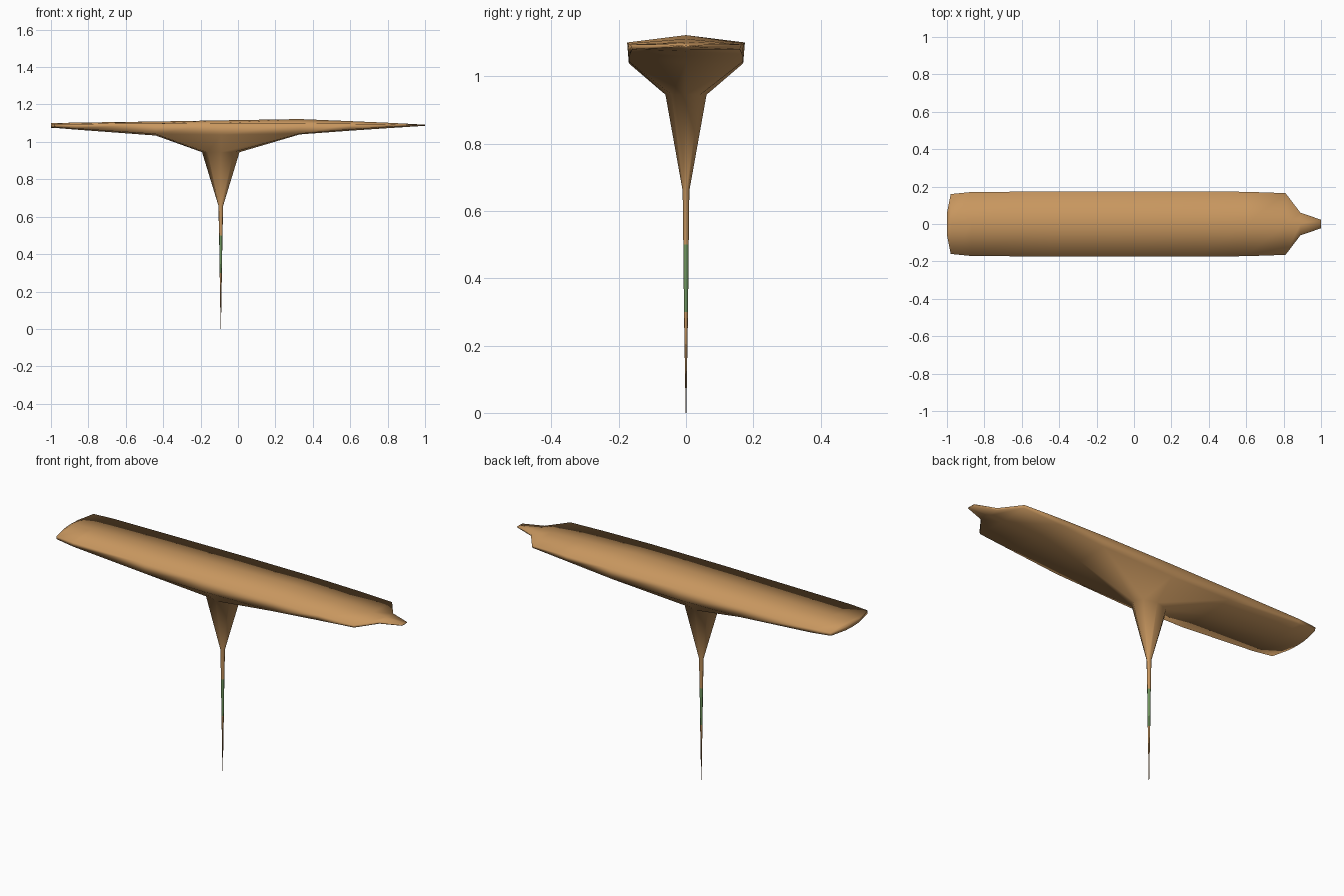
import bpy, bmesh

if "Cube" in bpy.data.objects:
    bpy.data.objects.remove(bpy.data.objects["Cube"])


def material(name, rgb):
    m = bpy.data.materials.new(name)
    m.diffuse_color = (*rgb, 1)
    m.use_nodes = True
    m.node_tree.nodes["Principled BSDF"].inputs["Base Color"].default_value = m.diffuse_color
    return m


tan = material("tan earth", (0.58, 0.31, 0.115))
green = material("moss green", (0.16, 0.30, 0.11))

# Slab stations: x, half width, ridge z, rim top z, rim bottom z, keel z
STATIONS = [
    (-1.00, 0.06, 1.100, 1.097, 1.077, 1.074),
    (-0.98, 0.16, 1.101, 1.096, 1.079, 1.075),
    (-0.87, 0.171, 1.103, 1.096, 1.071, 1.066),
    (-0.44, 0.174, 1.109, 1.098, 1.042, 1.034),
    (-0.09, 0.175, 1.115, 1.100, 1.038, 1.036),
    (0.33, 0.175, 1.122, 1.100, 1.044, 1.040),
    (0.60, 0.172, 1.111, 1.097, 1.066, 1.060),
    (0.81, 0.165, 1.102, 1.094, 1.080, 1.074),
    (0.89, 0.06, 1.098, 1.094, 1.084, 1.079),
    (1.00, 0.023, 1.092, 1.091, 1.088, 1.086),
]
NECK_FROM, NECK_TO = 3, 5   # stations whose underside opens into the neck
AXIS = -0.092               # x of the stalk

bm = bmesh.new()

# Slab: six-sided sections joined along x, leaving a hole for the neck
sections = []
for i, (x, w, ridge, top, bottom, keel) in enumerate(STATIONS):
    pts = [(0, ridge), (w, top), (w * 0.97, bottom),
           (0, keel), (-w * 0.97, bottom), (-w, top)]
    sections.append([None if (k == 3 and NECK_FROM < i < NECK_TO)
                     else bm.verts.new((x, y, z))
                     for k, (y, z) in enumerate(pts)])
for i, (a, b) in enumerate(zip(sections, sections[1:])):
    for k in range(6):
        n = (k + 1) % 6
        if NECK_FROM <= i < NECK_TO and k in (2, 3):
            continue
        bm.faces.new((a[k], a[n], b[n], b[k]))
bm.faces.new(sections[0])
bm.faces.new(sections[-1])

# Neck and stalk: eight-sided rings tapering down from the slab's opening
left, mid, right = sections[NECK_FROM:NECK_TO + 1]
loop = [left[4], left[3], left[2], mid[2], right[2], right[3], right[4], mid[4]]
DIRS = [(-.7, -.7), (-1, 0), (-.7, .7), (0, 1), (.7, .7), (1, 0), (.7, -.7), (0, -1)]
RINGS = [(0.945, 0.100, 0.061), (0.66, 0.013, 0.010), (0.50, 0.009, 0.008),
         (0.30, 0.006, 0.006), (0.0, 0.001, 0.001)]
for z, rx, ry in RINGS:
    ring = [bm.verts.new((AXIS + dx * rx, dy * ry, z)) for dx, dy in DIRS]
    for k in range(8):
        n = (k + 1) % 8
        bm.faces.new((loop[k], loop[n], ring[n], ring[k]))
    loop = ring
bm.faces.new(loop)

# Soft shading all over, with a green band on the thin stalk
bmesh.ops.recalc_face_normals(bm, faces=bm.faces[:])
for f in bm.faces:
    f.smooth = True
    f.material_index = 1 if 0.3 < f.calc_center_median().z < 0.5 else 0

mesh = bpy.data.meshes.new("slab_with_stalk")
bm.to_mesh(mesh)
bm.free()
mesh.materials.append(tan)
mesh.materials.append(green)
bpy.context.collection.objects.link(bpy.data.objects.new("slab_with_stalk", mesh))
